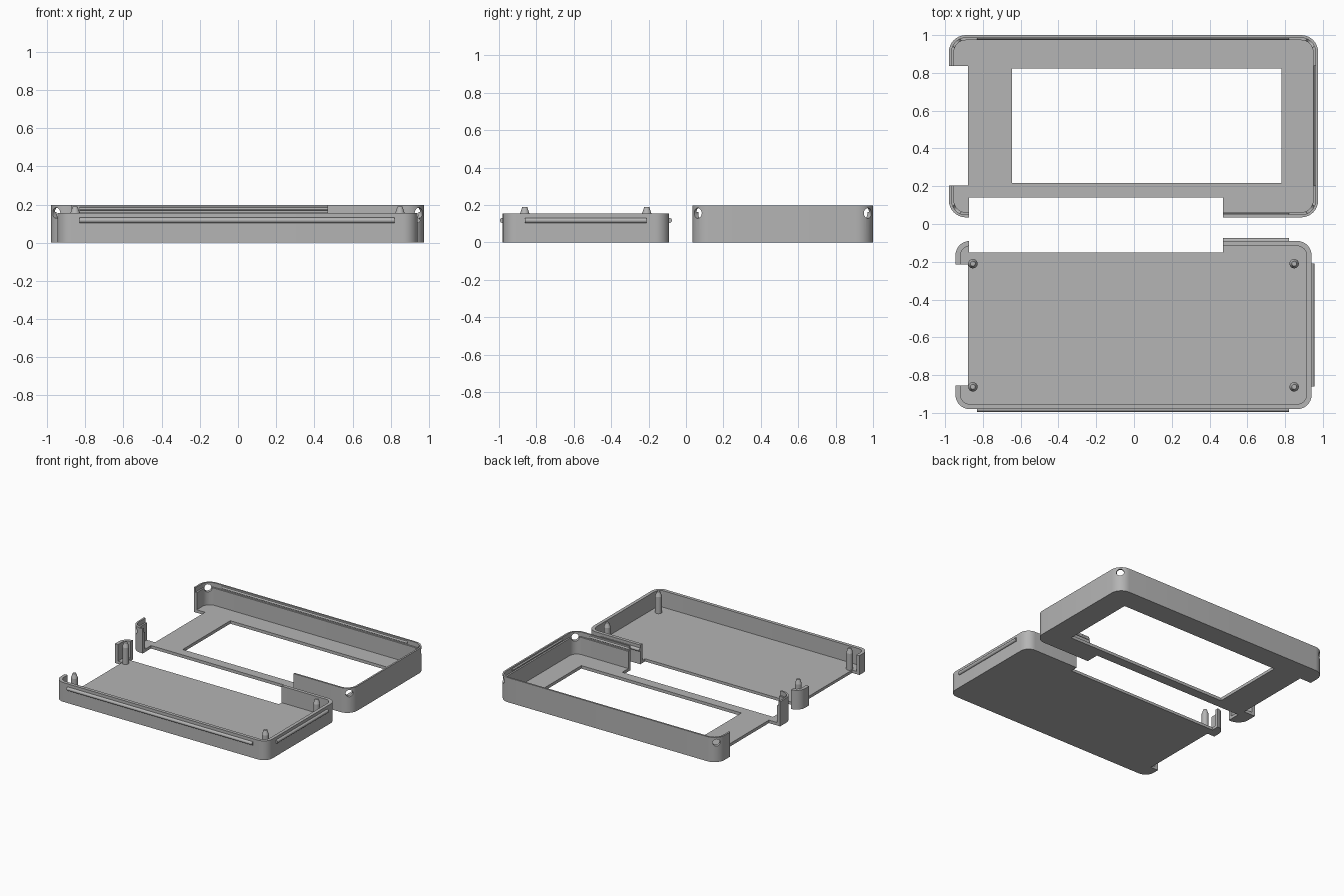
import bpy, bmesh, math
from mathutils import Matrix, Vector

if "Cube" in bpy.data.objects:
    bpy.data.objects.remove(bpy.data.objects["Cube"], do_unlink=True)

grey = bpy.data.materials.new("plain_grey")
grey.use_nodes = True
colour = (0.46, 0.46, 0.46, 1)
grey.diffuse_color = colour
grey.node_tree.nodes["Principled BSDF"].inputs["Base Color"].default_value = colour


def make_object(name, bm):
    bmesh.ops.recalc_face_normals(bm, faces=bm.faces)
    mesh = bpy.data.meshes.new(name)
    bm.to_mesh(mesh)
    bm.free()
    mesh.materials.append(grey)
    obj = bpy.data.objects.new(name, mesh)
    bpy.context.collection.objects.link(obj)
    return obj


def rounded_loop(bm, rect, inset, radius, z, steps=8):
    """Ring of vertices around a rounded rectangle."""
    x0, x1, y0, y1 = rect
    r = radius - inset
    ring = []
    for i, (cx, cy) in enumerate([(x1 - radius, y1 - radius), (x0 + radius, y1 - radius),
                                  (x0 + radius, y0 + radius), (x1 - radius, y0 + radius)]):
        for k in range(steps + 1):
            a = (i + k / steps) * math.pi / 2
            ring.append(bm.verts.new((cx + r * math.cos(a), cy + r * math.sin(a), z)))
    return ring


def open_box(name, rect, radius, profile):
    """Skin (inset, height) rings from the outer base, over the rim, to the inner floor."""
    bm = bmesh.new()
    rings = [rounded_loop(bm, rect, inset, radius, z) for inset, z in profile]
    for a, b in zip(rings, rings[1:]):
        for i in range(len(a)):
            j = (i + 1) % len(a)
            bm.faces.new((a[i], a[j], b[j], b[i]))
    bm.faces.new(rings[0])
    bm.faces.new(rings[-1])
    return make_object(name, bm)


def cut(target, cutter):
    mod = target.modifiers.new("cut", "BOOLEAN")
    mod.operation, mod.solver, mod.object = "DIFFERENCE", "EXACT", cutter
    bpy.context.view_layer.objects.active = target
    bpy.ops.object.modifier_apply(modifier=mod.name)
    bpy.data.objects.remove(cutter, do_unlink=True)


def block_cutter(x0, x1, y0, y1):
    bm = bmesh.new()
    size = Matrix.Diagonal((x1 - x0, y1 - y0, 1, 1))
    bmesh.ops.create_cube(bm, size=1, matrix=Matrix.Translation(((x0 + x1) / 2, (y0 + y1) / 2, 0)) @ size)
    return make_object("cutter", bm)


def rod(name, start, end, r1, r2=None, sides=16):
    """Cylinder or cone between two points."""
    start, end = Vector(start), Vector(end)
    axis = end - start
    bm = bmesh.new()
    turn = axis.to_track_quat("Z", "Y").to_matrix().to_4x4()
    bmesh.ops.create_cone(bm, cap_ends=True, segments=sides, radius1=r1,
                          radius2=r1 if r2 is None else r2, depth=axis.length,
                          matrix=Matrix.Translation((start + end) / 2) @ turn)
    return make_object(name, bm)


# Base tray with port openings
tray = open_box("base_tray", (-0.945, 0.94, -0.98, -0.09), 0.075,
                [(0, 0), (0, 0.155), (0.027, 0.155), (0.027, 0.022)])
cut(tray, block_cutter(-1.2, -0.88, -0.855, -0.215))
cut(tray, block_cutter(-0.873, 0.47, -0.15, 0.02))

# Tapered locating pegs
parts = [tray]
for side, x in (("right", -0.853), ("left", 0.848)):
    for end, y in (("front", -0.862), ("back", -0.21)):
        parts.append(rod(f"peg_{end}_{side}", (x, y, 0.015), (x, y, 0.155), 0.025))
        parts.append(rod(f"peg_tip_{end}_{side}", (x, y, 0.155), (x, y, 0.19), 0.025, 0.013))

# Snap ribs outside the tray walls
z = 0.117
parts.append(rod("rib_front", (-0.83, -0.981, z), (0.82, -0.981, z), 0.014))
parts.append(rod("rib_back", (0.47, -0.089, z), (0.82, -0.089, z), 0.014))
parts.append(rod("rib_left", (0.941, -0.86, z), (0.941, -0.21, z), 0.014))

# Lid frame with stepped rim, screen window and port openings
lid = open_box("lid_frame", (-0.98, 0.975, 0.035, 1.0), 0.09,
               [(0, 0), (0, 0.198), (0.014, 0.198), (0.014, 0.162), (0.027, 0.162), (0.027, 0.024)])
cut(lid, block_cutter(-0.645, 0.78, 0.217, 0.823))
cut(lid, block_cutter(-1.2, -0.88, 0.203, 0.837))
cut(lid, block_cutter(-0.873, 0.47, -0.1, 0.14))

# Diagonal screw holes through the lid corners
for x, sx in ((-0.953, -1), (0.948, 1)):
    for y, sy in ((0.062, -1), (0.973, 1)):
        d = Vector((sx, sy, 0)) * 0.06
        c = Vector((x, y, 0.156))
        cut(lid, rod("cutter", c - d, c + d, 0.028))
parts.append(lid)

# Thin snap ribs inside the lid rim
z = 0.178
parts.append(rod("lid_rib_back", (-0.83, 0.986, z), (0.82, 0.986, z), 0.008))
parts.append(rod("lid_rib_front", (0.47, 0.049, z), (0.82, 0.049, z), 0.008))
parts.append(rod("lid_rib_left", (0.961, 0.2, z), (0.961, 0.84, z), 0.008))

# Smooth rounded corners while keeping hard edges
bpy.ops.object.select_all(action="DESELECT")
for obj in parts:
    obj.select_set(True)
bpy.context.view_layer.objects.active = tray
bpy.ops.object.shade_smooth_by_angle(angle=math.radians(30))
